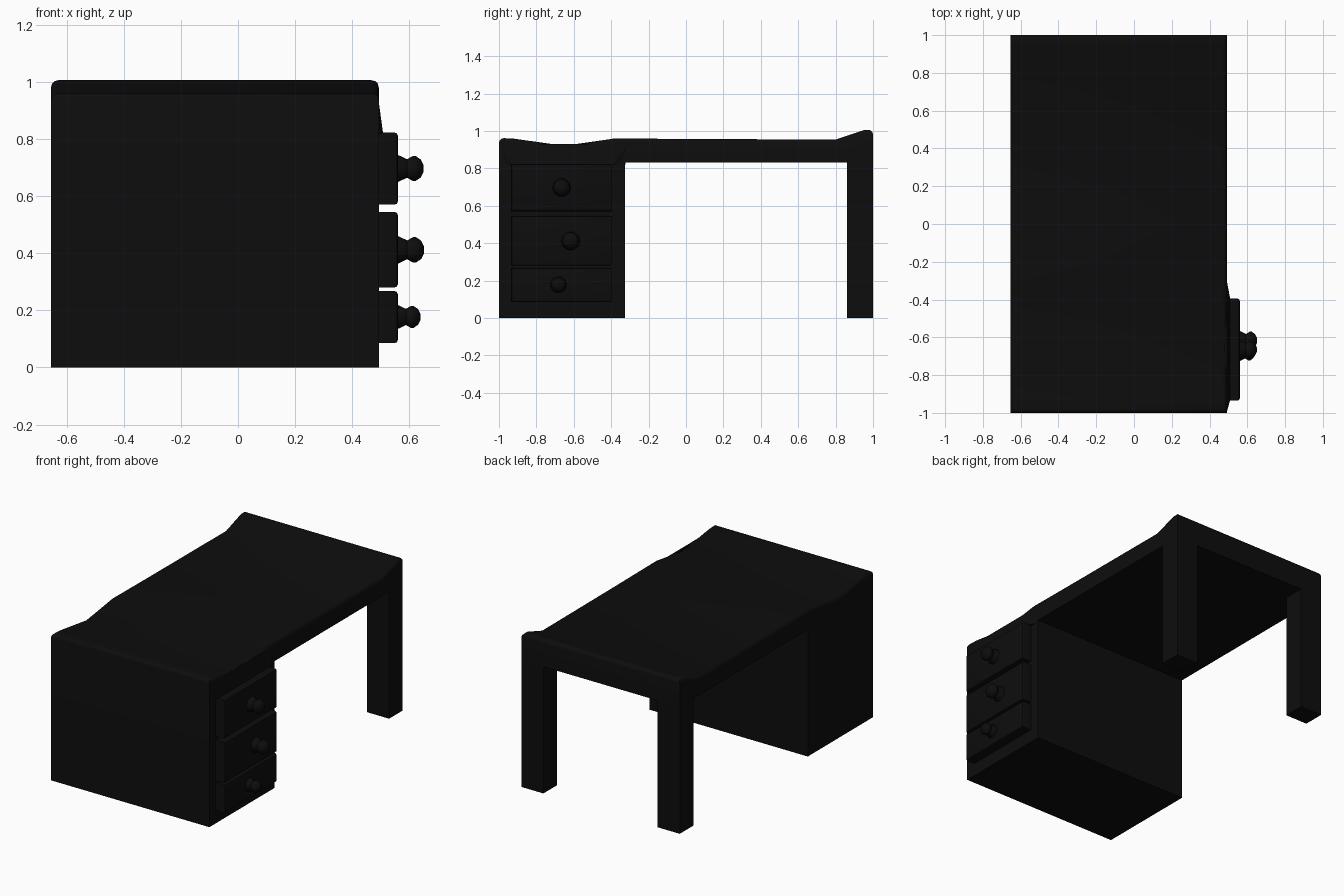
import bpy, bmesh, math
from mathutils import Matrix

if "Cube" in bpy.data.objects:
    bpy.data.objects.remove(bpy.data.objects["Cube"])

X0, X1 = -0.655, 0.493

black = bpy.data.materials.new("black")
black.diffuse_color = (0.004, 0.004, 0.004, 1)
black.use_nodes = True
black.node_tree.nodes["Principled BSDF"].inputs["Base Color"].default_value = black.diffuse_color


def finish(name, bm, smooth=False):
    bmesh.ops.recalc_face_normals(bm, faces=bm.faces)
    me = bpy.data.meshes.new(name)
    bm.to_mesh(me)
    bm.free()
    ob = bpy.data.objects.new(name, me)
    bpy.context.collection.objects.link(ob)
    me.materials.append(black)
    if smooth:
        bpy.ops.object.select_all(action='DESELECT')
        ob.select_set(True)
        bpy.context.view_layer.objects.active = ob
        bpy.ops.object.shade_smooth_by_angle(angle=math.radians(40))
    return ob


def box_bm(lo, hi):
    bm = bmesh.new()
    size = [b - a for a, b in zip(lo, hi)]
    mid = [(a + b) / 2 for a, b in zip(lo, hi)]
    bmesh.ops.create_cube(bm, size=1, matrix=Matrix.Translation(mid) @ Matrix.Diagonal((*size, 1)))
    return bm


# Worktop and cabinet: one side profile (y, z) extruded across x
profile = [(-1, 0), (-0.325, 0), (-0.325, 0.83), (1, 0.83), (1, 1.006), (0.955, 1.006),
           (0.8, 0.954), (0.02, 0.957), (-0.38, 0.96), (-0.65, 0.921), (-0.93, 0.96), (-1, 0.962)]
bm = bmesh.new()
face = bm.faces.new([bm.verts.new((X0, y, z)) for y, z in profile])
ext = bmesh.ops.extrude_face_region(bm, geom=[face])
bmesh.ops.translate(bm, vec=(X1 - X0, 0, 0),
                    verts=[g for g in ext["geom"] if isinstance(g, bmesh.types.BMVert)])
bmesh.ops.recalc_face_normals(bm, faces=bm.faces)


def on_rim(e):
    a, b = (v.co for v in e.verts)
    if min(a.z, b.z) < 0.9:
        return False
    return abs(a.x - b.x) < 1e-4 or abs(a.y) > 0.99


bmesh.ops.bevel(bm, geom=[e for e in bm.edges if on_rim(e)], offset=0.025, segments=3,
                profile=0.5, affect='EDGES', clamp_overlap=True)
finish("desk_body", bm, True)

# Sloping lip above the drawers
bm = bmesh.new()
pts = [(0.48, -0.99, 0.93), (0.493, -0.99, 0.93), (0.48, -0.31, 0.93), (0.493, -0.31, 0.93),
       (0.508, -0.935, 0.82), (0.508, -0.39, 0.82), (0.48, -0.99, 0.82), (0.48, -0.325, 0.82)]
bmesh.ops.convex_hull(bm, input=[bm.verts.new(p) for p in pts])
finish("drawer_lip", bm)

# Two legs
for name, a, b in (("left_leg", X0, X0 + 0.16), ("right_leg", X1 - 0.16, X1)):
    finish(name, box_bm((a, 0.86, 0), (b, 1, 0.84)))

# Drawers with turned knobs: bottom z, top z, knob y, knob z, knob scale
drawers = [("top", 0.57, 0.823, -0.665, 0.697, 1.0),
           ("middle", 0.28, 0.545, -0.617, 0.412, 1.02),
           ("bottom", 0.085, 0.268, -0.682, 0.177, 0.88)]
knob = [(-0.01, 0.05), (0, 0.05), (0.032, 0.034), (0.052, 0.046), (0.062, 0.046),
        (0.08, 0.033), (0.09, 0.012)]
SIDES = 10
for label, z0, z1, ky, kz, s in drawers:
    bm = box_bm((0.48, -0.935, z0), (0.56, -0.395, z1))
    front = [e for e in bm.edges if all(v.co.x > 0.55 for v in e.verts)]
    bmesh.ops.bevel(bm, geom=front, offset=0.012, segments=2, profile=0.5, affect='EDGES')
    finish(label + "_drawer", bm, True)

    bm = bmesh.new()
    rings = [[bm.verts.new((0.56 + d * s, ky + r * s * math.cos(t), kz + r * s * math.sin(t)))
              for t in (2 * math.pi * i / SIDES for i in range(SIDES))] for d, r in knob]
    for p, q in zip(rings, rings[1:]):
        for i in range(SIDES):
            j = (i + 1) % SIDES
            bm.faces.new((p[i], p[j], q[j], q[i]))
    bm.faces.new(rings[0])
    bm.faces.new(rings[-1])
    finish(label + "_knob", bm, True)
